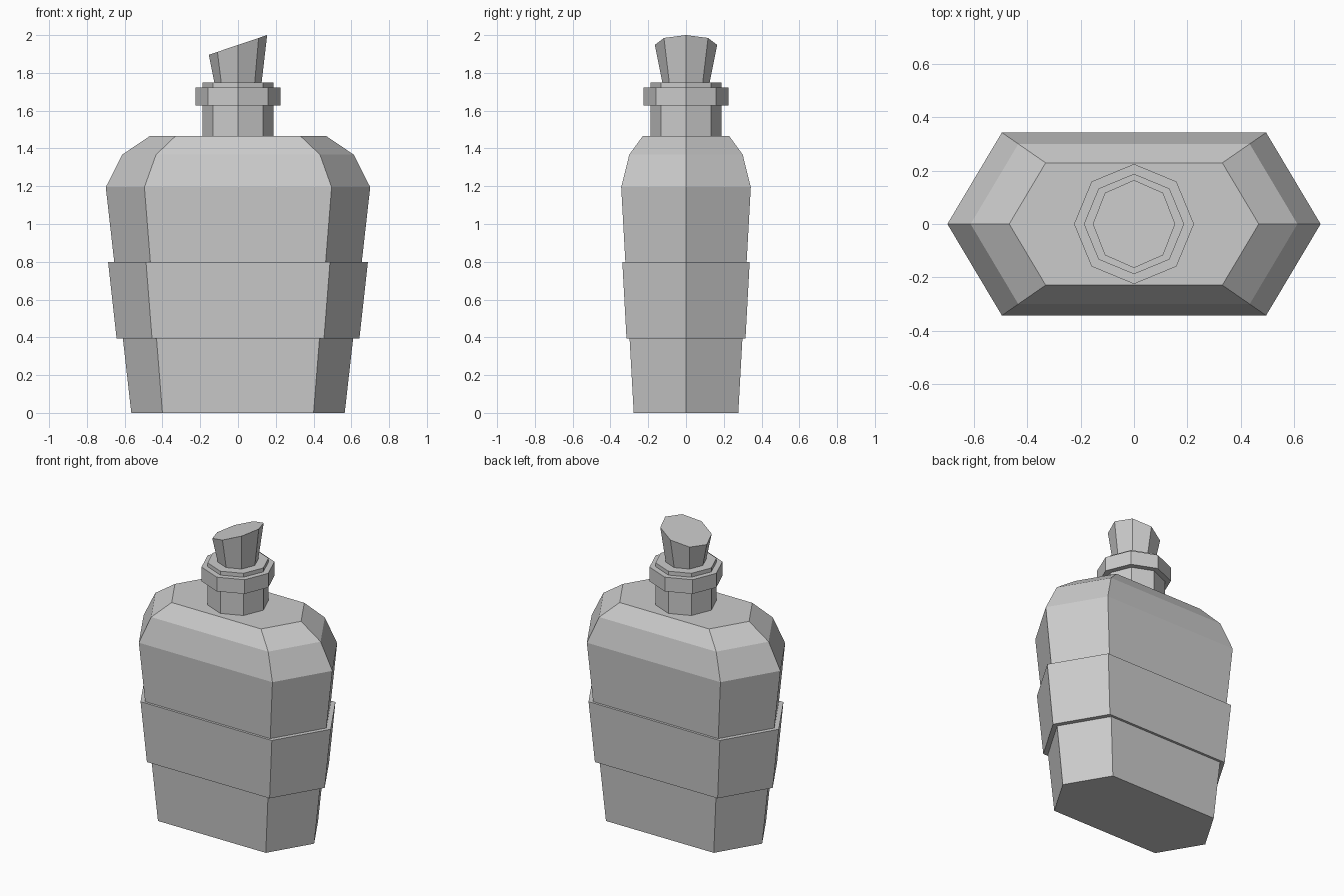
import bpy, bmesh
from math import cos, sin, tau

if "Cube" in bpy.data.objects:
    bpy.data.objects.remove(bpy.data.objects["Cube"])


def loft(name, rings):
    """Closed flat-faced solid skinned through a stack of vertex rings."""
    bm = bmesh.new()
    loops = [[bm.verts.new(p) for p in ring] for ring in rings]
    n = len(loops[0])
    for a, b in zip(loops, loops[1:]):
        for i in range(n):
            j = (i + 1) % n
            bm.faces.new((a[i], a[j], b[j], b[i]))
    bm.faces.new(loops[0][::-1])
    bm.faces.new(loops[-1])
    bmesh.ops.recalc_face_normals(bm, faces=bm.faces)
    mesh = bpy.data.meshes.new(name)
    bm.to_mesh(mesh)
    bm.free()
    obj = bpy.data.objects.new(name, mesh)
    bpy.context.collection.objects.link(obj)
    return obj


def hexagon(r, z):
    """Flattened hexagon with points on the x axis."""
    x, y = 0.708 * r, 0.49 * r
    return [(r, 0, z), (x, y, z), (-x, y, z), (-r, 0, z), (-x, -y, z), (x, -y, z)]


def octagon(r, z, tilt=0.0, squash=1.0):
    """Octagon with points on the axes; tilt raises z along x."""
    pts = [(r * squash * cos(tau * i / 8), r * sin(tau * i / 8)) for i in range(8)]
    return [(x, y, z + tilt * x) for x, y in pts]


# Tapered body with bevelled shoulders
loft("bottle_body", [hexagon(r, z) for r, z in
                     [(0.565, 0), (0.70, 1.195), (0.613, 1.367), (0.468, 1.465)]])

# Label band wrapped around the middle
loft("label_band", [hexagon(0.643, 0.395), hexagon(0.688, 0.80)])

# Neck with a raised collar
loft("bottle_neck", [octagon(r, z) for r, z in
                     [(0.188, 1.465), (0.188, 1.627), (0.225, 1.627),
                      (0.225, 1.722), (0.188, 1.722), (0.188, 1.748)]])

# Flared stopper with a slanted top
loft("stopper", [octagon(0.125, 1.748), octagon(0.165, 1.948, 0.338, 0.935)])
